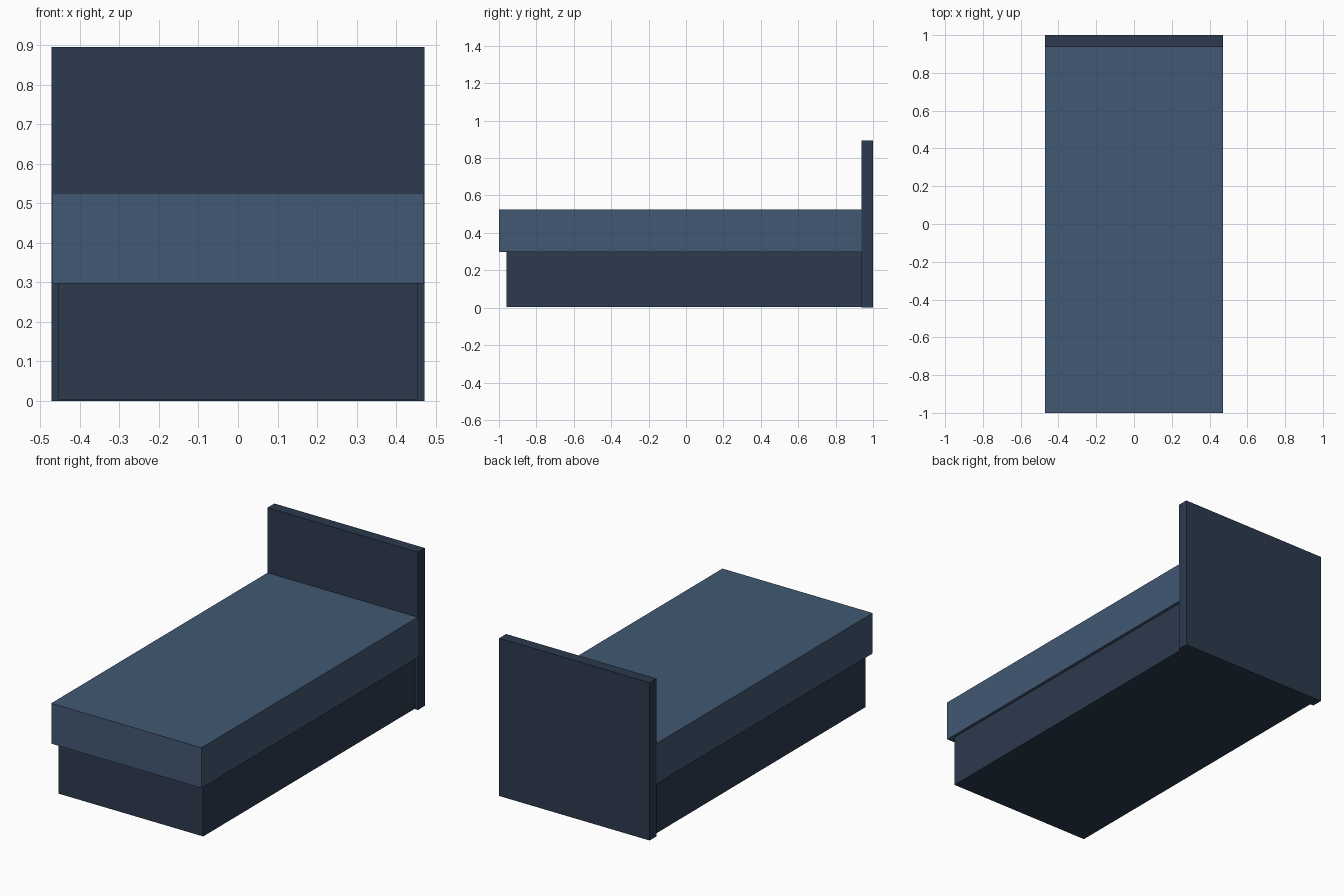
import bpy
import bmesh
from mathutils import Vector

cube = bpy.data.objects.get("Cube")
if cube:
    bpy.data.objects.remove(cube, do_unlink=True)


def make_material(name, rgb):
    mat = bpy.data.materials.new(name)
    mat.use_nodes = True
    colour = (*rgb, 1.0)
    mat.diffuse_color = colour
    mat.node_tree.nodes["Principled BSDF"].inputs["Base Color"].default_value = colour
    return mat


def make_box(name, low, high, mat):
    """Add a flat-shaded box between two opposite corners."""
    low, high = Vector(low), Vector(high)
    mesh = bpy.data.meshes.new(name)
    bm = bmesh.new()
    bmesh.ops.create_cube(bm, size=1)
    bmesh.ops.scale(bm, vec=high - low, verts=bm.verts)
    bmesh.ops.translate(bm, vec=(low + high) / 2, verts=bm.verts)
    bm.to_mesh(mesh)
    bm.free()
    mesh.materials.append(mat)
    obj = bpy.data.objects.new(name, mesh)
    bpy.context.collection.objects.link(obj)
    return obj


navy = make_material("dark navy", (0.025, 0.042, 0.074))
blue = make_material("slate blue", (0.054, 0.098, 0.171))

half_width = 0.472
base_half_width = 0.454
base_top = 0.297

# Solid bed base, inset below the mattress
make_box("bed_base", (-base_half_width, -0.96, 0.003),
         (base_half_width, 0.95, base_top), navy)

# Mattress, tucked just inside the headboard
make_box("mattress", (-half_width + 0.0005, -1, base_top),
         (half_width - 0.0005, 0.95, 0.526), blue)

# Upright headboard panel
make_box("headboard", (-half_width, 0.938, 0), (half_width, 1, 0.895), navy)
